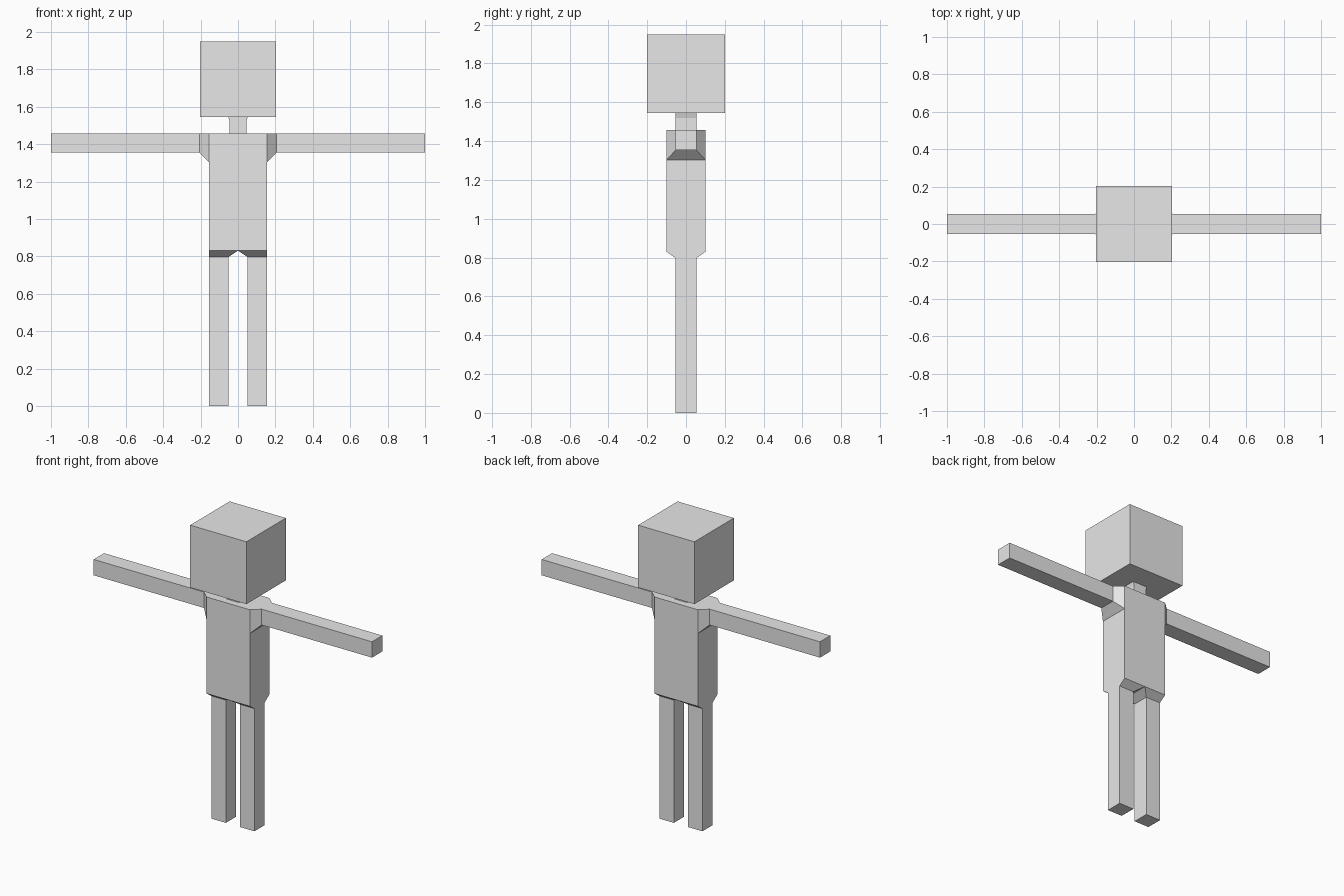
import bpy
import bmesh

if "Cube" in bpy.data.objects:
    bpy.data.objects.remove(bpy.data.objects["Cube"])

gray = bpy.data.materials.new("light_gray")
gray.diffuse_color = (0.8, 0.8, 0.8, 1)
gray.use_nodes = True
gray.node_tree.nodes["Principled BSDF"].inputs["Base Color"].default_value = gray.diffuse_color


def rect_z(x0, x1, y, z):
    """Horizontal rectangle, counter-clockwise from above."""
    return [(x0, -y, z), (x1, -y, z), (x1, y, z), (x0, y, z)]


def rect_x(x, y, z0, z1):
    """Upright rectangle, counter-clockwise seen from +x."""
    return [(x, -y, z0), (x, y, z0), (x, y, z1), (x, -y, z1)]


def loft(name, rings, cap_start=False, cap_end=False, skip=(), mirror=False):
    """Bridge rectangles in order; skip holds (segment, side) pairs left open."""
    bm = bmesh.new()
    loops = [[bm.verts.new(p) for p in ring] for ring in rings]
    for s, (a, b) in enumerate(zip(loops, loops[1:])):
        for i in range(4):
            j = (i + 1) % 4
            if (s, i) not in skip:
                bm.faces.new((a[i], a[j], b[j], b[i]))
    if cap_start:
        bm.faces.new(loops[0][::-1])
    if cap_end:
        bm.faces.new(loops[-1])
    mesh = bpy.data.meshes.new(name)
    bm.to_mesh(mesh)
    bm.free()
    mesh.materials.append(gray)
    obj = bpy.data.objects.new(name, mesh)
    bpy.context.collection.objects.link(obj)
    if mirror:
        mod = obj.modifiers.new("Mirror", "MIRROR")
        mod.use_axis[0] = True
        mod.use_mirror_merge = False
    return obj


# Torso: upper sides stay open where the shoulders join
loft("torso", [
    rect_z(-0.155, 0.155, 0.1, 0.83),
    rect_z(-0.155, 0.155, 0.1, 1.303),
    rect_z(-0.155, 0.155, 0.1, 1.457),
    rect_z(-0.045, 0.045, 0.055, 1.457),
], skip={(1, 1), (1, 3)})

# Neck, flaring slightly under the head
loft("neck", [
    rect_z(-0.045, 0.045, 0.055, 1.457),
    rect_z(-0.045, 0.045, 0.055, 1.52),
    rect_z(-0.052, 0.052, 0.055, 1.545),
])

# Head cube with its underside running in to the neck
loft("head", [
    rect_z(-0.052, 0.052, 0.055, 1.545),
    rect_z(-0.202, 0.202, 0.202, 1.545),
    rect_z(-0.202, 0.202, 0.202, 1.95),
], cap_end=True)

# Arms with tapered shoulders
loft("arms", [
    rect_x(0.155, 0.1, 1.303, 1.457),
    rect_x(0.207, 0.053, 1.354, 1.457),
    rect_x(1.0, 0.053, 1.354, 1.457),
], cap_end=True, mirror=True)

# Legs widening into the hips
loft("legs", [
    rect_z(0.05, 0.155, 0.053, 0.0),
    rect_z(0.05, 0.155, 0.053, 0.797),
    rect_z(0.0, 0.155, 0.1, 0.83),
], cap_start=True, mirror=True)
